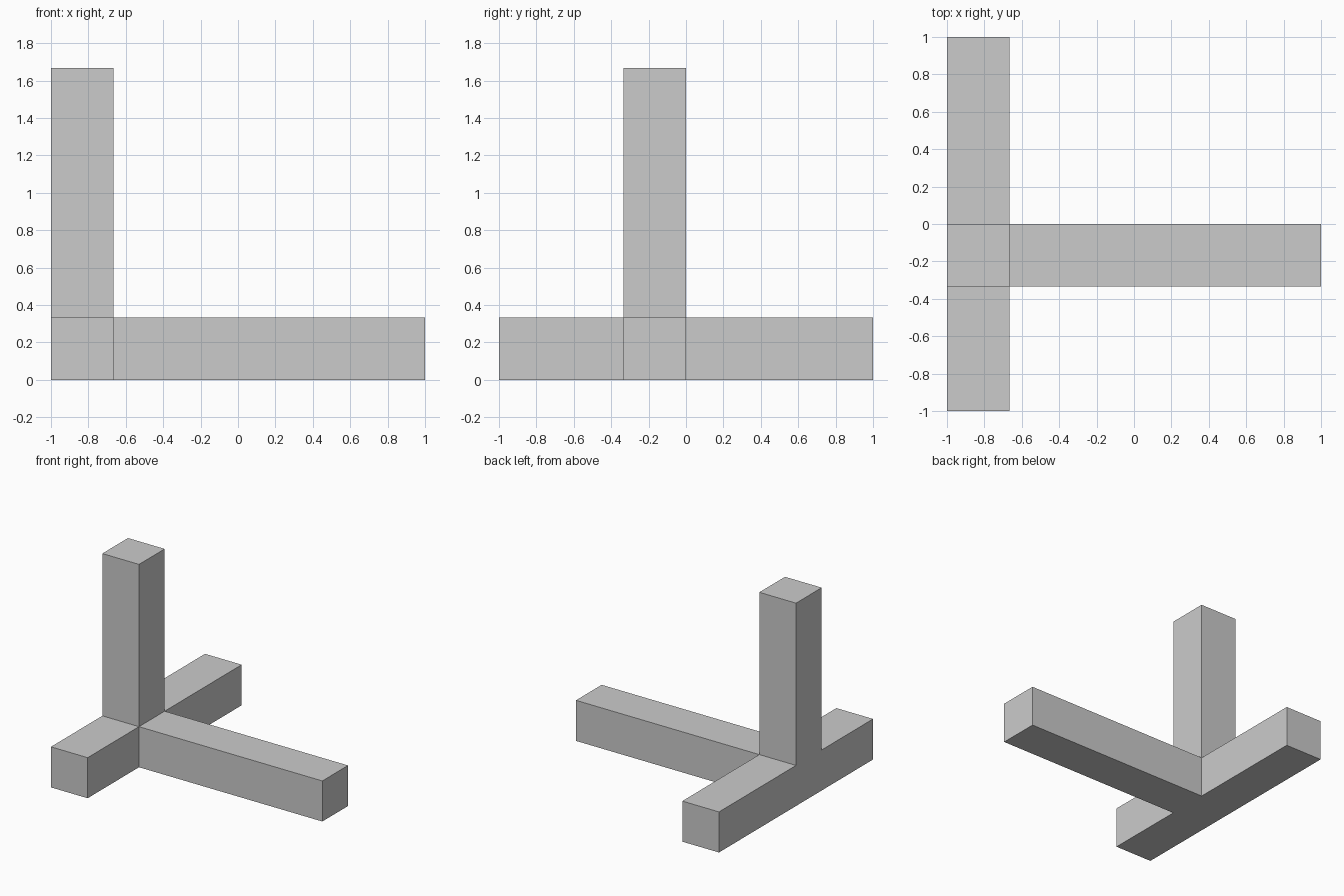
import bpy, bmesh, math
from mathutils import Vector, Matrix

if "Cube" in bpy.data.objects:
    bpy.data.objects.remove(bpy.data.objects["Cube"])

W = 1 / 3  # square bar thickness

# Arms growing out of the hub: direction and length
ARMS = [
    ((0, -1, 0), 2 * W),   # short front arm
    ((0, 1, 0), 3 * W),    # back arm
    ((1, 0, 0), 5 * W),    # long right arm
    ((0, 0, 1), 4 * W),    # upright post
]

bm = bmesh.new()

# Hub cube where all the bars meet
hub = Vector((-1 + W / 2, -W / 2, W / 2))
bmesh.ops.create_cube(bm, size=W, matrix=Matrix.Translation(hub))
bm.normal_update()

# Extrude one hub face per arm
for direction, length in ARMS:
    d = Vector(direction)
    face = max(bm.faces, key=lambda f: f.normal.dot(d)
               - 10 * (f.calc_center_median() - (hub + d * W / 2)).length)
    tip = bmesh.ops.extrude_discrete_faces(bm, faces=[face])["faces"][0]
    bmesh.ops.translate(bm, verts=tip.verts, vec=d * length)
    bm.normal_update()

# Merge coplanar faces around the hub
bmesh.ops.dissolve_limit(bm, angle_limit=math.radians(1),
                         verts=bm.verts, edges=bm.edges)
bmesh.ops.recalc_face_normals(bm, faces=bm.faces)

mesh = bpy.data.meshes.new("bar_frame")
bm.to_mesh(mesh)
bm.free()
bpy.context.collection.objects.link(bpy.data.objects.new("bar_frame", mesh))
